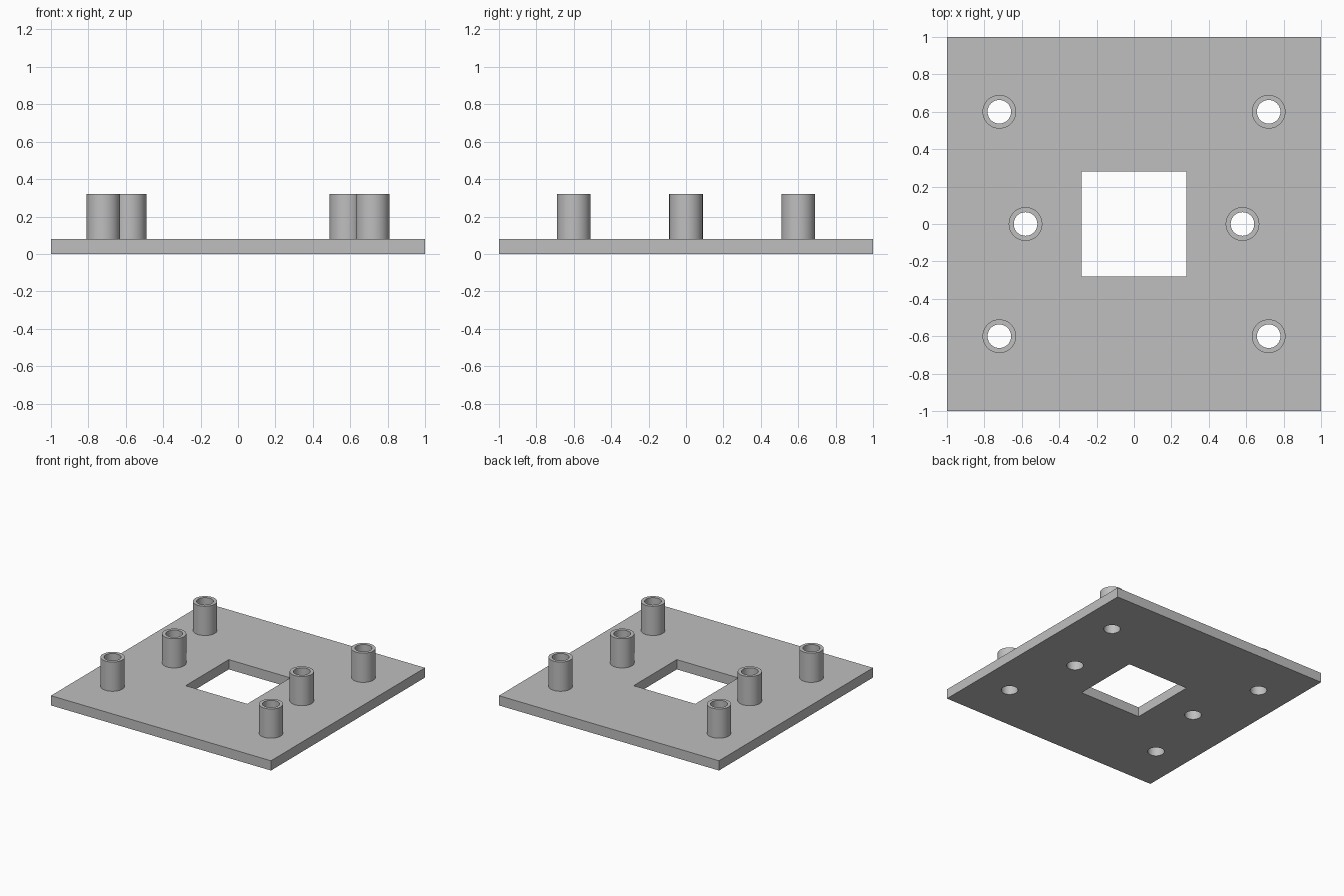
import bpy, bmesh, math

if "Cube" in bpy.data.objects:
    bpy.data.objects.remove(bpy.data.objects["Cube"])

PLATE_T, POST_TOP = 0.08, 0.32
POST_R, BORE_R, SEG = 0.09, 0.063, 48
POSTS = [(sx * x, y) for sx in (-1, 1) for x, y in ((0.72, -0.6), (0.58, 0.0), (0.72, 0.6))]

grey = bpy.data.materials.new("plain grey")
grey.diffuse_color = (0.52, 0.52, 0.52, 1)
grey.use_nodes = True
grey.node_tree.nodes["Principled BSDF"].inputs["Base Color"].default_value = grey.diffuse_color


def box(name, size, z0, z1):
    bpy.ops.mesh.primitive_cube_add(size=1, location=(0, 0, (z0 + z1) / 2))
    ob = bpy.context.object
    ob.name = name
    ob.scale = (size, size, z1 - z0)
    bpy.ops.object.transform_apply(location=True, rotation=False, scale=True)
    return ob


def cut(target, cutter):
    mod = target.modifiers.new("cut", 'BOOLEAN')
    mod.operation, mod.solver, mod.object = 'DIFFERENCE', 'EXACT', cutter
    bpy.context.view_layer.objects.active = target
    bpy.ops.object.modifier_apply(modifier=mod.name)
    bpy.data.objects.remove(cutter)


def smooth(ob):
    bpy.ops.object.select_all(action='DESELECT')
    ob.select_set(True)
    bpy.context.view_layer.objects.active = ob
    bpy.ops.object.shade_smooth_by_angle(angle=math.radians(30))


# Base plate with a square window and a bore under each post
plate = box("base_plate", 2.0, 0, PLATE_T)
cut(plate, box("window_cutter", 0.56, -0.1, 0.2))
for x, y in POSTS:
    bpy.ops.mesh.primitive_cylinder_add(vertices=SEG, radius=BORE_R, depth=0.4, location=(x, y, 0))
    cut(plate, bpy.context.object)
plate.data.materials.clear()
plate.data.materials.append(grey)
smooth(plate)

# Hollow post: outer wall, top rim and bore wall
bm = bmesh.new()
rings = []
for r, z in ((POST_R, PLATE_T), (POST_R, POST_TOP), (BORE_R, POST_TOP), (BORE_R, PLATE_T)):
    rings.append([bm.verts.new((r * math.cos(a), r * math.sin(a), z))
                  for a in (2 * math.pi * i / SEG for i in range(SEG))])
for low, high in zip(rings, rings[1:]):
    for i in range(SEG):
        j = (i + 1) % SEG
        bm.faces.new((low[i], low[j], high[j], high[i]))
post_mesh = bpy.data.meshes.new("hollow_post")
bm.to_mesh(post_mesh)
bm.free()
post_mesh.materials.append(grey)

# Six posts sharing one mesh
for n, (x, y) in enumerate(POSTS, 1):
    post = bpy.data.objects.new(f"hollow_post_{n}", post_mesh)
    post.location = (x, y, 0)
    bpy.context.collection.objects.link(post)
    if n == 1:
        first = post
smooth(first)
